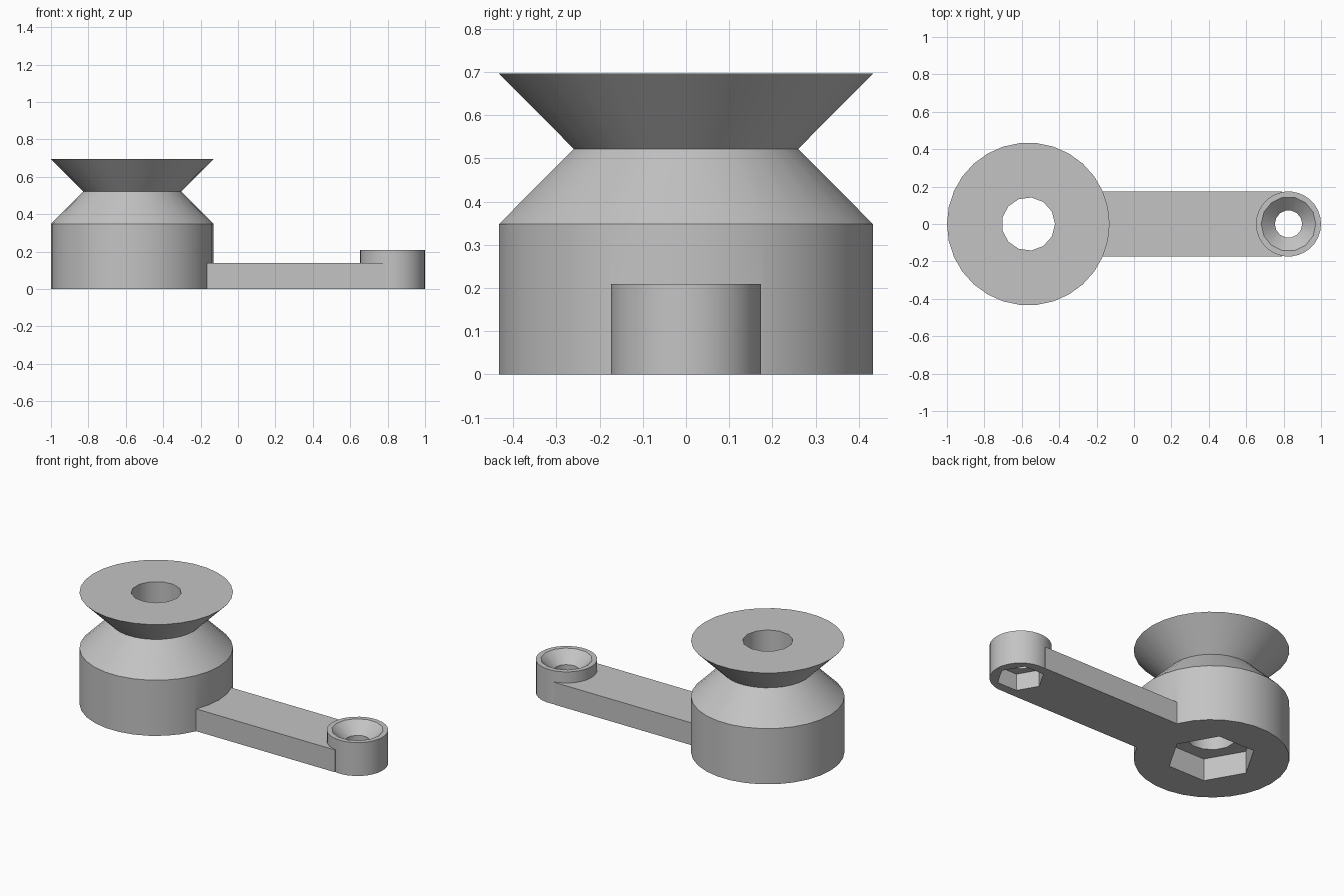
import bpy, bmesh
from math import cos, sin, tau, radians

cube = bpy.data.objects.get("Cube")
if cube:
    bpy.data.objects.remove(cube, do_unlink=True)

U = 2 / 57.5                 # one design unit
HUB_X = -1 + 12.5 * U        # centre of the grooved hub
EYE_X = 1 - 5 * U            # centre of the small screw boss

grey = bpy.data.materials.new("plain grey")
grey.use_nodes = True
COLOUR = (0.55, 0.55, 0.55, 1)
grey.diffuse_color = COLOUR
grey.node_tree.nodes["Principled BSDF"].inputs["Base Color"].default_value = COLOUR


def add_object(name, bm):
    bmesh.ops.recalc_face_normals(bm, faces=bm.faces)
    mesh = bpy.data.meshes.new(name)
    bm.to_mesh(mesh)
    bm.free()
    mesh.materials.append(grey)
    obj = bpy.data.objects.new(name, mesh)
    bpy.context.collection.objects.link(obj)
    return obj


def turned(name, x, profile, sides):
    """Closed solid of revolution from (radius, height) pairs in design units."""
    bm = bmesh.new()
    rings = [[bm.verts.new((x + r * U * cos(tau * i / sides),
                            r * U * sin(tau * i / sides), z * U))
              for i in range(sides)] for r, z in profile]
    for low, high in zip(rings, rings[1:]):
        for i in range(sides):
            j = (i + 1) % sides
            bm.faces.new((low[i], low[j], high[j], high[i]))
    bm.faces.new(rings[0])
    bm.faces.new(rings[-1])
    return add_object(name, bm)


def combine(body, other, operation):
    """Apply a boolean and remove the helper."""
    mod = body.modifiers.new(operation, 'BOOLEAN')
    mod.operation, mod.solver, mod.object = operation, 'EXACT', other
    bpy.context.view_layer.objects.active = body
    bpy.ops.object.modifier_apply(modifier=mod.name)
    bpy.data.objects.remove(other, do_unlink=True)


# Hub: drum with a V-groove and flared rim
body = turned("grooved_hub_with_arm", HUB_X,
              [(12.5, 0), (12.5, 10), (7.5, 15), (12.5, 20)], 30)

# Flat arm
bm = bmesh.new()
bmesh.ops.create_cube(bm, size=1)
start, end = HUB_X + 9 * U, EYE_X - U
for v in bm.verts:
    v.co = (end if v.co.x > 0 else start, v.co.y * 10 * U, (v.co.z + 0.5) * 4 * U)
combine(body, add_object("arm", bm), 'UNION')

# Screw boss at the arm's end
combine(body, turned("boss", EYE_X, [(5, 0), (5, 6)], 30), 'UNION')

# Bores, countersink and the hexagonal nut pockets underneath
cutters = [
    turned("hub_bore", HUB_X, [(4.1, -1), (4.1, 21)], 13),
    turned("hub_nut_pocket", HUB_X, [(7.2, -1), (7.2, 4)], 6),
    turned("boss_bore", EYE_X, [(2.1, -1), (2.1, 4), (4.2, 6), (4.2, 7)], 14),
    turned("boss_nut_pocket", EYE_X, [(3.9, -1), (3.9, 3)], 6),
]
for cutter in cutters:
    cutter.hide_render = True
    combine(body, cutter, 'DIFFERENCE')

# Smooth the round walls, keep the rims crisp
bpy.ops.object.select_all(action='DESELECT')
body.select_set(True)
bpy.context.view_layer.objects.active = body
bpy.ops.object.shade_smooth_by_angle(angle=radians(30))
